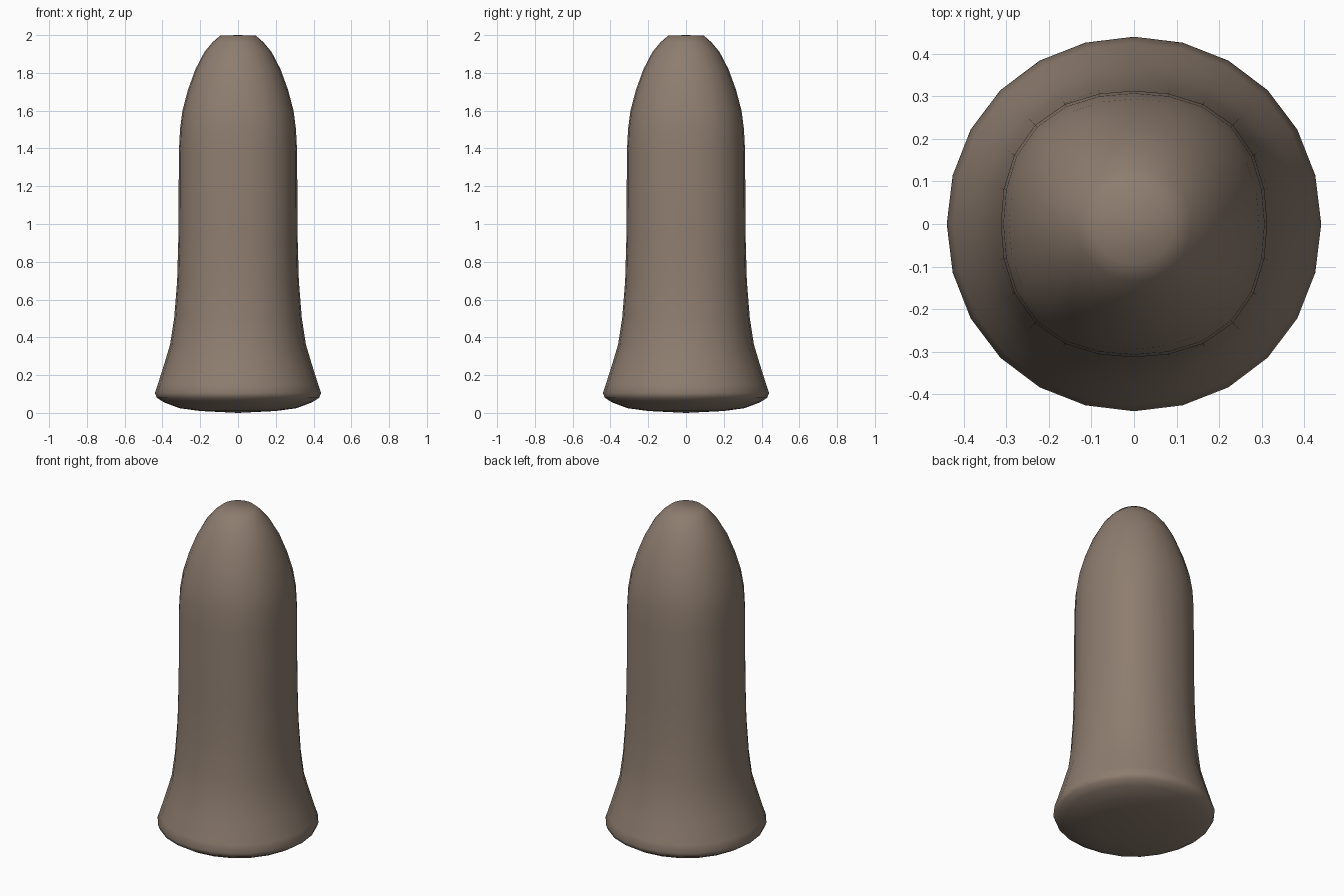
import bpy, bmesh, math

if "Cube" in bpy.data.objects:
    bpy.data.objects.remove(bpy.data.objects["Cube"])

SEGMENTS = 24

# Profile: radius, height, squareness of the cross-section
PROFILE = [
    (0.20, 0.010, 0.0), (0.31, 0.025, 0.0), (0.39, 0.055, 0.01),
    (0.43, 0.080, 0.01), (0.44, 0.105, 0.01), (0.425, 0.15, 0.01),
    (0.39, 0.26, 0.015), (0.36, 0.36, 0.02), (0.338, 0.50, 0.035),
    (0.322, 0.70, 0.045), (0.315, 0.95, 0.05), (0.313, 1.38, 0.05),
    (0.307, 1.50, 0.05), (0.294, 1.60, 0.04), (0.265, 1.71, 0.03),
    (0.225, 1.82, 0.02), (0.178, 1.91, 0.0), (0.135, 1.962, 0.0),
    (0.095, 1.997, 0.0),
]

bm = bmesh.new()
rings = []
for r, z, sq in PROFILE:
    ring = []
    for i in range(SEGMENTS):
        a = 2 * math.pi * i / SEGMENTS
        rr = r * (1 + sq * math.sin(2 * a) ** 2)
        ring.append(bm.verts.new((rr * math.cos(a), rr * math.sin(a), z)))
    rings.append(ring)

# Side walls
for low, high in zip(rings, rings[1:]):
    for i in range(SEGMENTS):
        j = (i + 1) % SEGMENTS
        bm.faces.new((low[i], low[j], high[j], high[i]))

# Slightly domed base and nearly flat tip
for ring, z in ((rings[0], 0.0), (rings[-1], 2.0)):
    centre = bm.verts.new((0, 0, z))
    for i in range(SEGMENTS):
        bm.faces.new((ring[i], ring[(i + 1) % SEGMENTS], centre))
bmesh.ops.recalc_face_normals(bm, faces=bm.faces)

mesh = bpy.data.meshes.new("flared_post")
bm.to_mesh(mesh)
bm.free()
post = bpy.data.objects.new("flared_post", mesh)
bpy.context.collection.objects.link(post)

# Brown finish
mat = bpy.data.materials.new("brown")
mat.diffuse_color = (0.27, 0.205, 0.16, 1)
mat.use_nodes = True
mat.node_tree.nodes["Principled BSDF"].inputs["Base Color"].default_value = mat.diffuse_color
mesh.materials.append(mat)

# Smooth shading
bpy.context.view_layer.objects.active = post
post.select_set(True)
bpy.ops.object.shade_smooth_by_angle(angle=math.radians(50))
